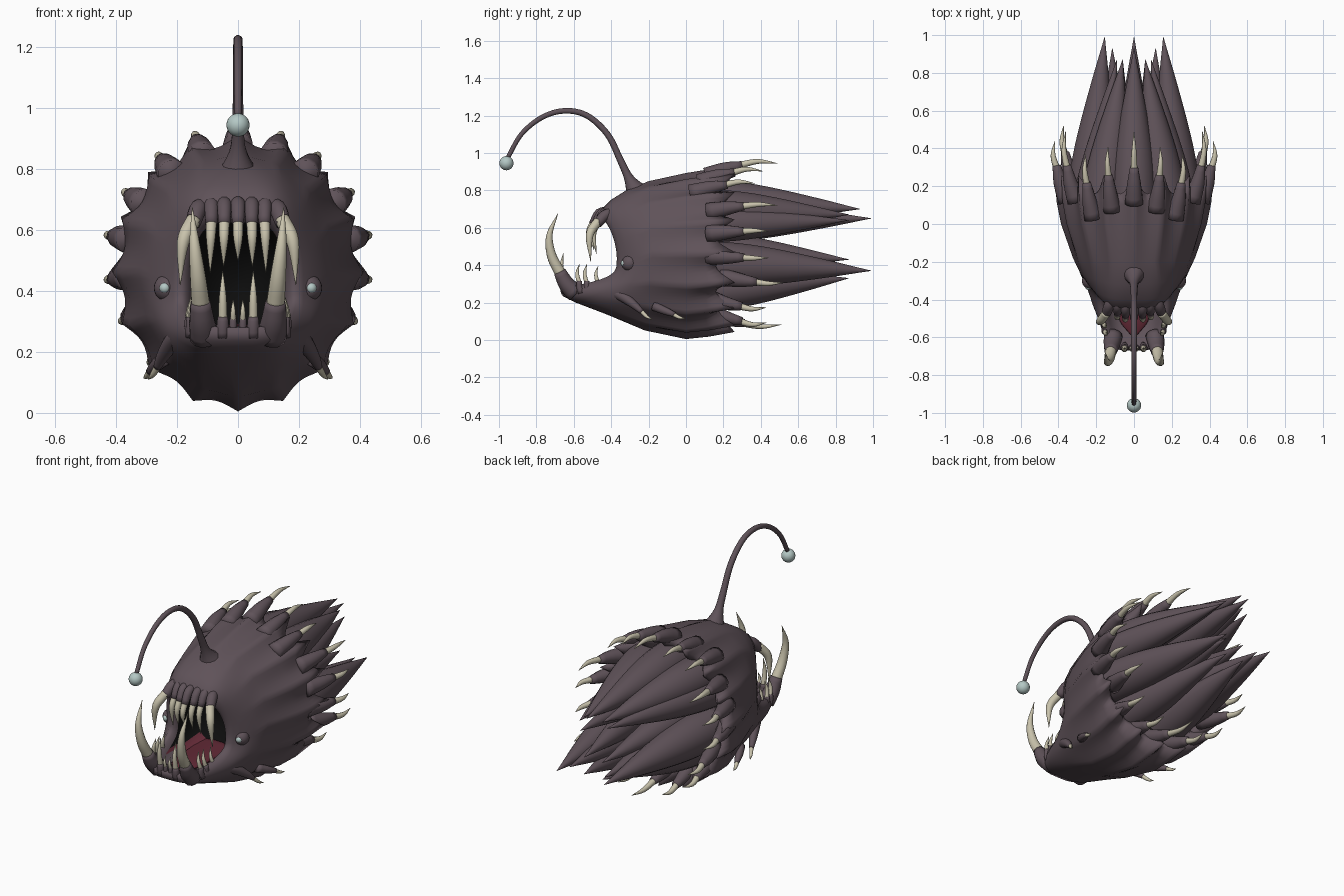
import bpy, bmesh, math
from mathutils import Vector

if "Cube" in bpy.data.objects:
    bpy.data.objects.remove(bpy.data.objects["Cube"])


def material(name, rgb):
    m = bpy.data.materials.new(name)
    m.diffuse_color = (*rgb, 1)
    m.use_nodes = True
    m.node_tree.nodes["Principled BSDF"].inputs["Base Color"].default_value = m.diffuse_color
    return m


SKIN = material("dusky_purple_skin", (.115, .085, .10))
BONE = material("ivory_bone", (.58, .54, .41))
PALE = material("pale_glow", (.46, .58, .56))
TONGUE = material("dark_red_mouth", (.12, .022, .036))
BLACK = material("black_throat", (.004, .004, .004))


def finish(bm, name, *mats):
    bmesh.ops.recalc_face_normals(bm, faces=bm.faces)
    me = bpy.data.meshes.new(name)
    bm.to_mesh(me)
    bm.free()
    for m in mats:
        me.materials.append(m)
    me.shade_smooth()
    ob = bpy.data.objects.new(name, me)
    bpy.context.collection.objects.link(ob)
    return ob


def skin_rings(bm, rings):
    n = len(rings[0])
    for k in range(len(rings) - 1):
        for i in range(n):
            j = (i + 1) % n
            bm.faces.new((rings[k][i], rings[k][j], rings[k + 1][j], rings[k + 1][i]))


def spline(vals, t):
    # Catmull-Rom through evenly spaced values
    n = len(vals) - 1
    i = min(int(t * n), n - 1)
    u = t * n - i
    p1, p2 = vals[i], vals[i + 1]
    p0 = vals[i - 1] if i > 0 else p1 * 2 - p2
    p3 = vals[i + 2] if i + 2 <= n else p2 * 2 - p1
    return (p1 * 2 + (p2 - p0) * u + (p0 * 2 - p1 * 5 + p2 * 4 - p3) * u * u
            + (p1 * 3 - p0 - p2 * 3 + p3) * u ** 3) * .5


def tube(name, pts, radii, mat, sides=12, steps=14):
    pts = [Vector(p) for p in pts]
    path = [spline(pts, k / steps) for k in range(steps + 1)]
    bm = bmesh.new()
    rings, tan, side = [], None, None
    for k, p in enumerate(path):
        new = (path[min(k + 1, steps)] - path[max(k - 1, 0)]).normalized()
        side = new.orthogonal().normalized() if tan is None else tan.rotation_difference(new) @ side
        tan = new
        up = tan.cross(side)
        r = max(spline(radii, k / steps), .001)
        rings.append([bm.verts.new(p + (side * math.cos(a) + up * math.sin(a)) * r)
                      for a in (math.tau * i / sides for i in range(sides))])
    skin_rings(bm, rings)
    bm.faces.new(rings[0])
    bm.faces.new(rings[-1])
    return finish(bm, name, mat)


def ball(name, loc, r, mat):
    bm = bmesh.new()
    bmesh.ops.create_uvsphere(bm, u_segments=24, v_segments=14, radius=r)
    bmesh.ops.translate(bm, verts=bm.verts, vec=loc)
    return finish(bm, name, mat)


def both(name, pts, radii, mat, **kw):
    for s, tag in ((1, "right"), (-1, "left")):
        tube(f"{name}_{tag}", [(s * x, y, z) for x, y, z in pts], radii, mat, **kw)


# Body: loft from throat, over the lips and jaw, back to the scalloped rim
# y top, y side, y bottom, half width, z top, z side, z bottom, squareness, scallop, rim sweep
SECTIONS = [
    (-.14, -.14, -.14, .03, .45, .42, .39, 1, 0, 0),
    (-.20, -.20, -.20, .13, .56, .42, .27, .8, 0, 0),
    (-.32, -.27, -.42, .145, .60, .42, .25, .55, 0, 0),
    (-.42, -.34, -.62, .155, .625, .42, .25, .45, 0, 0),
    (-.44, -.36, -.645, .17, .645, .42, .285, .45, 0, 0),
    (-.455, -.37, -.67, .19, .675, .43, .28, .45, 0, 0),
    (-.44, -.35, -.66, .215, .71, .43, .235, .5, 0, 0),
    (-.40, -.32, -.59, .245, .75, .43, .20, .6, 0, 0),
    (-.32, -.26, -.42, .285, .80, .44, .135, .8, 0, 0),
    (-.20, -.18, -.22, .32, .845, .46, .055, 1, .02, 0),
    (0, 0, 0, .375, .88, .46, .018, 1, .06, 0),
    (.11, .11, .11, .395, .895, .46, .035, 1, .08, .02),
    (.19, .19, .19, .395, .90, .47, .065, 1, .11, .10),
    (.17, .17, .17, .36, .85, .46, .11, 1, .10, .07),
    (.10, .10, .10, .28, .76, .46, .19, 1, 0, 0),
]
N = 128


def spow(v, e):
    return math.copysign(abs(v) ** e, v)


bm = bmesh.new()
rings = []
for yt, ys, yb, hw, zt, zs, zb, e, amp, sweep in SECTIONS:
    ring = []
    for i in range(N):
        a = math.tau * i / N
        c, s = math.cos(a), math.sin(a)
        peak = 1 - abs(math.sin(8 * a))
        grow = 1 + amp * (peak - .5)
        x = hw * spow(c, e) * grow
        z = zs + ((zt - zs) * s if s > 0 else -(zs - zb) * abs(s) ** e) * grow
        y = ys + ((yt - ys) * s * s if s > 0 else (yb - ys) * abs(s) ** 1.6) + sweep * (peak - .3)
        ring.append(bm.verts.new((x, y, z)))
    rings.append(ring)
skin_rings(bm, rings)
bm.faces.new(rings[-1])
throat = bm.faces.new(rings[0])
inner = {v for r in rings[:4] for v in r}
for f in bm.faces:
    if all(v in inner for v in f.verts):
        m = f.calc_center_median()
        floor = m.z < .30
        f.material_index = 0 if floor and m.y < -.42 else 1 if floor else 2
finish(bm, "body", SKIN, TONGUE, BLACK)

# Tongue lying on the jaw floor
tongue = tube("tongue", [(0, -.2, 0), (0, -.35, 0), (0, -.5, 0), (0, -.585, 0)], [.10, .09, .08, .02], TONGUE, sides=16)
tongue.scale.z = .25
tongue.location.z = .265

# Rim claws: skin knuckle plus bent bone claw on every scallop peak
# x, z, knuckle y, claw length
CLAWS = [(0, .935, .28, .21), (.135, .895, .24, .17), (.25, .83, .20, .17), (.355, .715, .29, .20),
         (.41, .58, .29, .15), (.41, .44, .29, .15), (.365, .31, .36, .16), (.275, .18, .28, .15),
         (.14, .10, .28, .15), (0, .09, .29, .22)]
for x, z, y, length in CLAWS:
    def at(r, yy):
        return (x * r, yy, .5 + (z - .5) * r)
    make = both if x else tube
    make("claw_knuckle", [at(.86, y - .17), at(.95, y - .07), at(1.0, y + .02)],
         [.05, .038, .022], SKIN, steps=6)
    make("rim_claw", [at(.995, y), at(1.045, y + length * .5), at(1.02, y + length)],
         [.019, .013, .001], BONE, sides=10, steps=10)

# Tail spines: bulging cones in an upper and a lower cluster
LEAF = [1, 1, .9, .72, .5, .26, 0]


def spine(name, base, tip, r):
    b, t = Vector(base), Vector(tip)
    pts = [b.lerp(t, k / 6) for k in range(7)]
    radii = [r * q for q in LEAF]
    if tip[0]:
        both(name, pts, radii, SKIN, sides=20)
    else:
        tube(name, pts, radii, SKIN, sides=20)


spine("upper_tail_spine", (0, .08, .745), (0, .93, .70), .115)
spine("middle_tail_spine", (0, .08, .63), (0, .99, .65), .11)
spine("upper_side_spine", (.17, .08, .69), (.06, .87, .67), .115)
spine("outer_upper_spine", (.24, .08, .61), (.09, .87, .64), .09)
spine("outer_lower_spine", (.24, .08, .41), (.155, .99, .37), .12)
spine("inner_lower_spine", (.10, .08, .36), (.115, .93, .38), .11)
spine("bottom_tail_spine", (.13, .08, .26), (.06, .87, .33), .11)
spine("high_lower_spine", (.12, .08, .48), (.06, .87, .43), .10)

# Lure: arched stalk and glowing bulb
tube("lure_stalk", [(0, y, z) for y, z in (
    (-.24, .75), (-.30, .855), (-.35, .96), (-.42, 1.10), (-.53, 1.20), (-.65, 1.225),
    (-.77, 1.19), (-.88, 1.10), (-.955, .97))],
    [.09, .030, .019, .017, .016, .015, .014, .013, .012], SKIN, steps=48)
ball("lure_bulb", (0, -.96, .945), .038, PALE)

# Upper gums and teeth
for x, tip in ((0, .50), (.045, .48), (.087, .46)):
    y = -.47 + x * .3
    gum = [(x, y + .06, .69), (x, y + .005, .68), (x, y - .03, .62)]
    tooth = [(x, y - .025, .635), (x * 1.03, y - .05, .57), (x * 1.05, y - .035, tip)]
    make = both if x else tube
    make("upper_gum", gum, [.022, .024, .020], SKIN, steps=6)
    make("upper_tooth", tooth, [.018, .015, .001], BONE)
both("upper_fang_gum", [(.12, -.40, .68), (.133, -.435, .665), (.148, -.475, .62)],
     [.026, .029, .025], SKIN, steps=6)
both("upper_fang", [(.145, -.47, .635), (.18, -.515, .56), (.19, -.51, .42)],
     [.025, .021, .001], BONE)

# Lower tusks and small jaw teeth
both("tusk_gum", [(.11, -.59, .25), (.118, -.64, .30), (.123, -.675, .365)],
     [.05, .043, .033], SKIN, steps=6)
both("lower_tusk", [(.122, -.668, .35), (.132, -.718, .45), (.143, -.73, .56), (.15, -.685, .675)],
     [.031, .026, .017, .001], BONE)
for x, y, h, r in ((.05, -.655, .16, .016), (.016, -.655, .065, .010),
                   (.155, -.57, .10, .013), (.16, -.53, .10, .013), (.165, -.47, .09, .012)):
    inward = .9 if x > .1 else 1
    both("tooth_gum", [(x, y + .01, .25), (x, y, .285), (x, y, .315)], [r * 1.4, r * 1.3, r * 1.1], SKIN, steps=4)
    both("lower_tooth", [(x, y, .30), (x * (1 + inward) / 2, y - .012, .305 + h * .5), (x * inward, y, .305 + h)],
         [r, r * .75, .001], BONE, steps=8)

# Eyes with sockets, and small clawed cheek fins
for s, tag in ((1, "right"), (-1, "left")):
    ball(f"eye_socket_{tag}", (s * .232, -.30, .41), .044, SKIN)
    ball(f"eye_{tag}", (s * .240, -.331, .41), .018, PALE)
both("cheek_ridge", [(.17, -.43, .27), (.21, -.35, .24), (.245, -.28, .19), (.265, -.235, .15)],
     [.026, .03, .022, .013], SKIN)
both("cheek_claw", [(.262, -.24, .155), (.28, -.21, .125), (.295, -.18, .11)], [.012, .009, .001], BONE, steps=8)
both("fin_knuckle", [(.24, -.17, .18), (.27, -.11, .155), (.29, -.06, .135)], [.025, .021, .013], SKIN, steps=6)
both("fin_claw", [(.288, -.07, .138), (.30, -.035, .12), (.31, -.005, .115)], [.012, .009, .001], BONE, steps=8)
